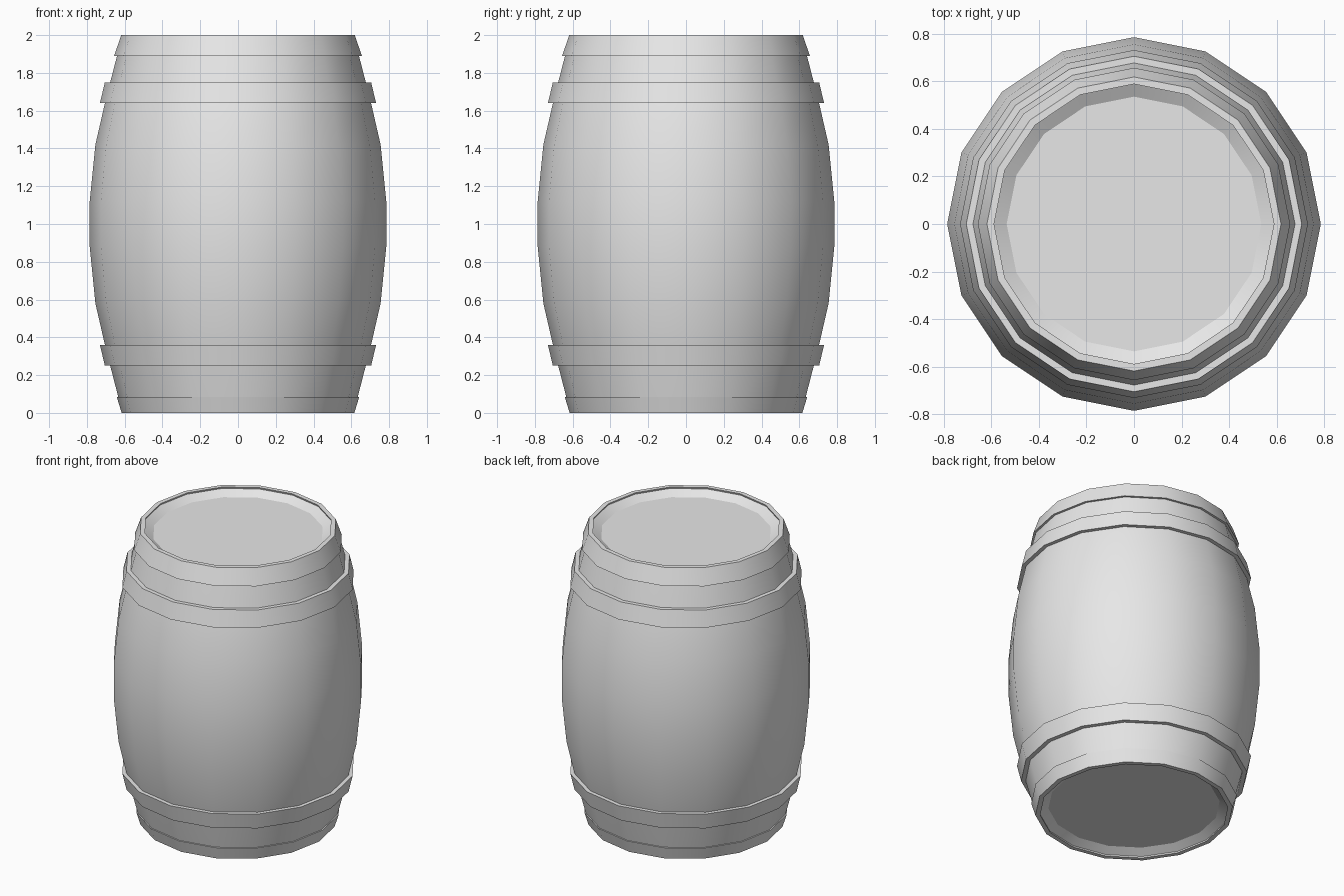
import bpy, bmesh, math

SIDES = 16

old = bpy.data.objects.get("Cube")
if old:
    bpy.data.objects.remove(old, do_unlink=True)

grey = bpy.data.materials.new("plain grey")
grey.use_nodes = True
colour = (0.8, 0.8, 0.8, 1)
grey.diffuse_color = colour
grey.node_tree.nodes["Principled BSDF"].inputs["Base Color"].default_value = colour


def lathe(name, profile, closed=False):
    """Revolve (radius, height) points; a closed profile makes a ring, an open one is capped."""
    bm = bmesh.new()
    rings = []
    for r, z in profile:
        angles = [2 * math.pi * i / SIDES for i in range(SIDES)]
        rings.append([bm.verts.new((r * math.cos(a), r * math.sin(a), z)) for a in angles])
    pairs = list(zip(rings, rings[1:]))
    if closed:
        pairs.append((rings[-1], rings[0]))
    else:
        bm.faces.new(rings[0])
        bm.faces.new(rings[-1])
    for a, b in pairs:
        for i in range(SIDES):
            j = (i + 1) % SIDES
            bm.faces.new((a[i], a[j], b[j], b[i]))
    bmesh.ops.recalc_face_normals(bm, faces=bm.faces)
    mesh = bpy.data.meshes.new(name)
    bm.to_mesh(mesh)
    bm.free()
    mesh.materials.append(grey)
    obj = bpy.data.objects.new(name, mesh)
    bpy.context.collection.objects.link(obj)
    bpy.ops.object.select_all(action="DESELECT")
    obj.select_set(True)
    bpy.context.view_layer.objects.active = obj
    bpy.ops.object.shade_smooth_by_angle(angle=math.radians(30))
    return obj


def hoop(name, z0, r0, z1, r1, thickness=0.06):
    """Tapered band around the staves."""
    lathe(name, [(r0, z0), (r1, z1), (r1 - thickness, z1), (r0 - thickness, z0)], closed=True)


# Barrel body: recessed lid, rim and bulging staves, mirrored top to bottom
lower = [(0.535, 0.045), (0.612, 0), (0.7, 0.34), (0.755, 0.58), (0.785, 0.88)]
upper = [(r, 2 - z) for r, z in reversed(lower)]
lathe("barrel_body", lower + upper)

# Hoops
hoop("bottom_hoop", 0, 0.616, 0.085, 0.642, 0.03)
hoop("lower_hoop", 0.25, 0.705, 0.36, 0.731)
hoop("upper_hoop", 1.64, 0.731, 1.75, 0.705)
hoop("top_hoop", 1.89, 0.656, 2, 0.618, 0.03)
